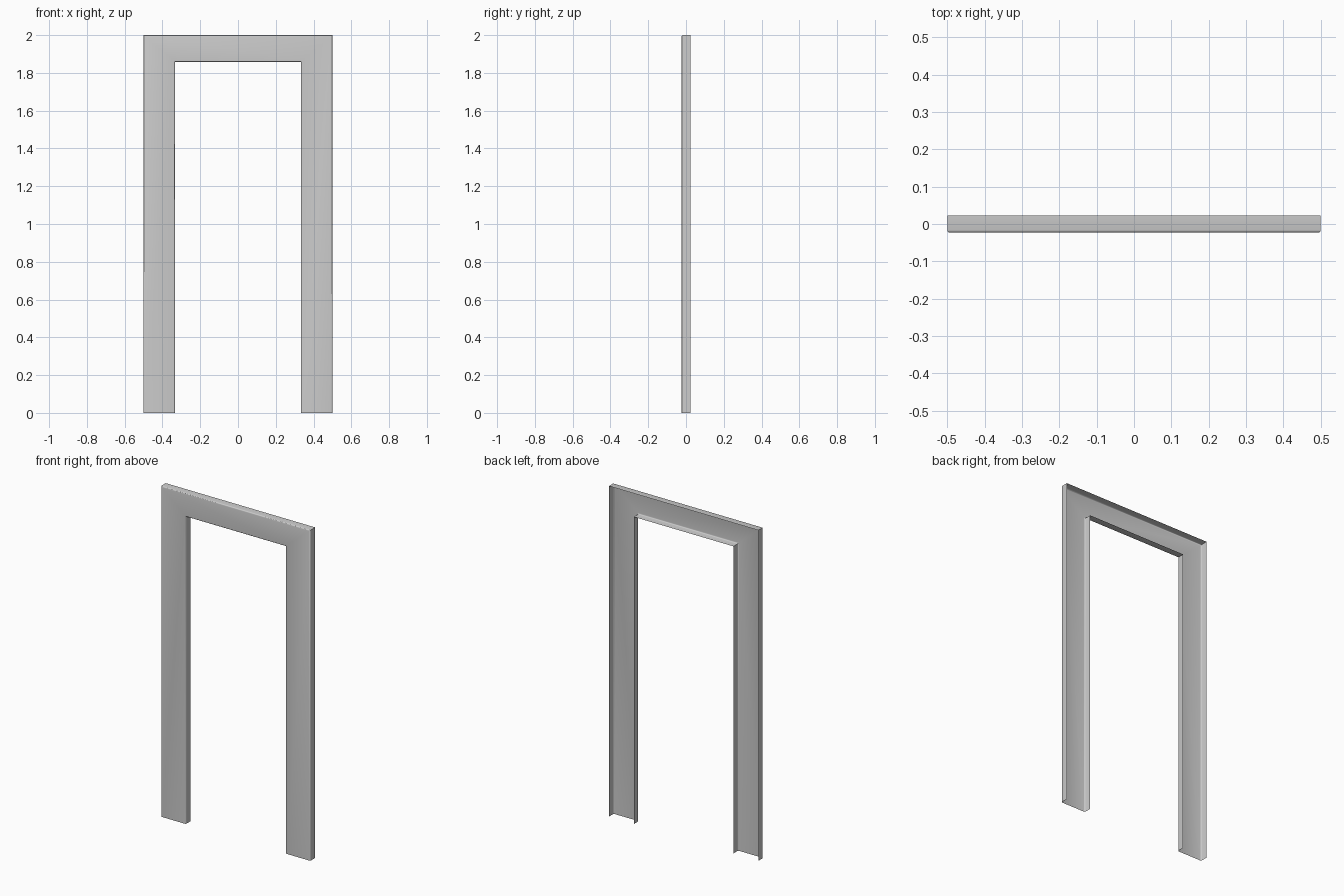
import bpy
import bmesh
from math import sin, cos, pi, radians

cube = bpy.data.objects.get("Cube")
if cube:
    bpy.data.objects.remove(cube)

# Overall sizes
HALF_W, HEIGHT = 0.5, 2.0
OPEN_W, OPEN_H = 0.333, 1.858
HALF_D, ROUND, STEPS = 0.023, 0.007, 3

grey = bpy.data.materials.new("plain grey")
grey.use_nodes = True
colour = (0.6, 0.6, 0.6, 1)
grey.diffuse_color = colour
grey.node_tree.nodes["Principled BSDF"].inputs["Base Color"].default_value = colour

# Half of the channel section: (inset from the edge, y), from back lip to front face
half = [(0, HALF_D)]
for k in range(STEPS + 1):
    a = k / STEPS * pi / 2
    half.append((ROUND * (1 - cos(a)), -HALF_D + ROUND * (1 - sin(a))))

# Stations along the frame: side of the leg, and whether at the top
stations = [(-1, False), (-1, True), (1, True), (1, False)]


def section(bm, side, top):
    """One channel section, from the outer back lip to the inner back lip."""
    points = [(side * (HALF_W - d), y, HEIGHT - d if top else 0) for d, y in half]
    points += [(side * (OPEN_W + d), y, OPEN_H + d if top else 0)
               for d, y in reversed(half)]
    return [bm.verts.new(p) for p in points]


# Door surround: an open-backed channel swept up, across and down
bm = bmesh.new()
rows = [section(bm, *s) for s in stations]
for r, q in zip(rows, rows[1:]):
    for i in range(len(r) - 1):
        bm.faces.new((r[i], r[i + 1], q[i + 1], q[i]))

mesh = bpy.data.meshes.new("door_surround")
bm.to_mesh(mesh)
bm.free()
mesh.materials.append(grey)
frame = bpy.data.objects.new("door_surround", mesh)
bpy.context.collection.objects.link(frame)

bpy.ops.object.select_all(action="DESELECT")
frame.select_set(True)
bpy.context.view_layer.objects.active = frame
bpy.ops.object.shade_smooth_by_angle(angle=radians(35))
